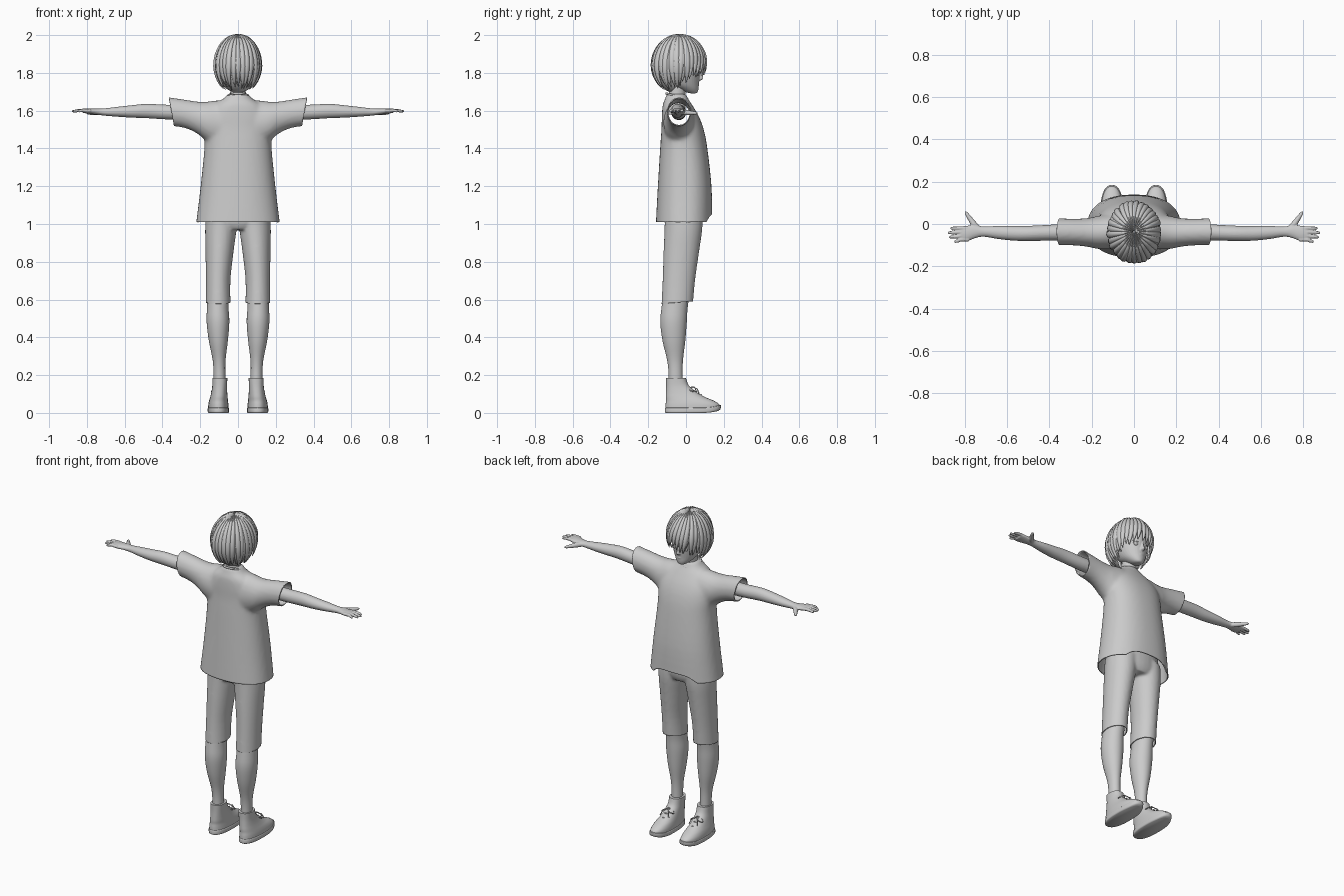
import bpy, bmesh, math, random
from mathutils import Vector

random.seed(4)
cube = bpy.data.objects.get("Cube")
if cube:
    bpy.data.objects.remove(cube)

grey = bpy.data.materials.new("plain grey")
grey.use_nodes = True
COLOUR = (0.6, 0.6, 0.6, 1)
grey.diffuse_color = COLOUR
grey.node_tree.nodes["Principled BSDF"].inputs["Base Color"].default_value = COLOUR
SIDES = ((1, "left_"), (-1, "right_"))


def finish(name, bm, angle=50):
    bmesh.ops.recalc_face_normals(bm, faces=bm.faces)
    mesh = bpy.data.meshes.new(name)
    bm.to_mesh(mesh)
    bm.free()
    mesh.materials.append(grey)
    ob = bpy.data.objects.new(name, mesh)
    bpy.context.collection.objects.link(ob)
    bpy.ops.object.select_all(action="DESELECT")
    ob.select_set(True)
    bpy.context.view_layer.objects.active = ob
    bpy.ops.object.shade_smooth_by_angle(angle=math.radians(angle))
    return ob


def skin(bm, rings):
    """Bridge rings of points into a closed tube."""
    loops = [[bm.verts.new(p) for p in ring] for ring in rings]
    n = len(loops[0])
    for a, b in zip(loops, loops[1:]):
        for i in range(n):
            j = (i + 1) % n
            bm.faces.new((a[i], a[j], b[j], b[i]))
    bm.faces.new(loops[0])
    bm.faces.new(loops[-1])


def smooth_steps(keys, steps=4):
    """Catmull-Rom interpolation of a list of tuples."""
    out = []
    for i in range(len(keys) - 1):
        quad = [keys[max(i - 1, 0)], keys[i], keys[i + 1], keys[min(i + 2, len(keys) - 1)]]
        for k in range(steps):
            t = k / steps
            out.append([0.5 * (2 * b + (c - a) * t + (2 * a - 5 * b + 4 * c - d) * t * t
                               + (3 * b - a - 3 * c + d) * t ** 3) for a, b, c, d in zip(*quad)])
    return out + [list(keys[-1])]


def loft(bm, keys, axis="z", side=1, n=32, power=2):
    """Keys are (position, centre u, centre v, radius u, radius v)."""
    rings = []
    for t, cu, cv, ru, rv in smooth_steps(keys):
        ring = []
        for i in range(n):
            a = math.tau * i / n
            c, s = math.cos(a), math.sin(a)
            u = cu + ru * math.copysign(abs(c) ** (2 / power), c)
            v = cv + rv * math.copysign(abs(s) ** (2 / power), s)
            ring.append((u * side, v, t) if axis == "z" else (t * side, u, v))
        rings.append(ring)
    skin(bm, rings)


def tube(bm, points, radii, side=1, n=10):
    """Round tube through points."""
    pts = [Vector((p[0] * side, p[1], p[2])) for p in points]
    rings = []
    for i, p in enumerate(pts):
        d = (pts[min(i + 1, len(pts) - 1)] - pts[max(i - 1, 0)]).normalized()
        e = d.orthogonal().normalized()
        f = d.cross(e)
        r = radii[i]
        rings.append([p + r * (math.cos(math.tau * k / n) * e + math.sin(math.tau * k / n) * f)
                      for k in range(n)])
    skin(bm, rings)


def ball(bm, centre, size):
    made = bmesh.ops.create_uvsphere(bm, u_segments=20, v_segments=12, radius=1)["verts"]
    bmesh.ops.scale(bm, vec=size, verts=made)
    bmesh.ops.translate(bm, vec=centre, verts=made)


def fuse(name, bm, voxel, rounds, cuts=(), thick=0.0, shape=None):
    """Merge overlapping solids, trim open ends with planes, give cloth thickness."""
    ob = finish(name, bm)
    rem = ob.modifiers.new("merge", "REMESH")
    rem.mode, rem.voxel_size = "VOXEL", voxel
    smo = ob.modifiers.new("soften", "SMOOTH")
    smo.factor, smo.iterations = 0.5, rounds
    graph = bpy.context.evaluated_depsgraph_get()
    merged = bpy.data.meshes.new_from_object(ob.evaluated_get(graph))
    out = bmesh.new()
    out.from_mesh(merged)
    bpy.data.objects.remove(ob)
    for co, no in cuts:
        bmesh.ops.bisect_plane(out, geom=out.verts[:] + out.edges[:] + out.faces[:],
                               plane_co=co, plane_no=no, clear_outer=True)
    if shape:
        for v in out.verts:
            shape(v.co)
    ob = finish(name, out)
    if thick:
        mod = ob.modifiers.new("cloth", "SOLIDIFY")
        mod.thickness, mod.offset = thick, -1
    return ob


# Shirt: flared body and short open sleeves
bm = bmesh.new()
loft(bm, [(0.96, 0, -0.01, 0.228, 0.15), (1.01, 0, -0.01, 0.221, 0.149), (1.2, 0, -0.007, 0.198, 0.142),
          (1.4, 0, -0.012, 0.178, 0.125), (1.5, 0, -0.018, 0.178, 0.112), (1.57, 0, -0.03, 0.17, 0.098),
          (1.63, 0, -0.045, 0.125, 0.078), (1.665, 0, -0.05, 0.075, 0.06), (1.69, 0, -0.052, 0.055, 0.052)],
     n=48, power=2.3)
for s, tag in SIDES:
    loft(bm, [(-0.03, -0.03, 1.52, 0.09, 0.13), (0.1, -0.035, 1.53, 0.085, 0.125),
              (0.17, -0.04, 1.545, 0.078, 0.102), (0.22, -0.04, 1.565, 0.068, 0.084),
              (0.29, -0.038, 1.585, 0.063, 0.075), (0.4, -0.036, 1.6, 0.065, 0.076)], "x", s)


def hem(co):
    fade = max(0, 1 - (co.z - 1.01) / 0.12)
    if co.y > 0.05:
        co.z += 0.04 * fade * max(0, 1 - (co.x / 0.15) ** 4)


fuse("shirt", bm, 0.011, 6, [((0, 0, 1.01), (0, 0, -1)), ((0.353, 0, 1.6), (1, 0, -0.17)),
                             ((-0.353, 0, 1.6), (-1, 0, -0.17))], 0.006, hem)

# Collar band
bm = bmesh.new()
ring = [(0.056 * math.cos(a), -0.048 + 0.056 * math.sin(a), 1.675 - 0.016 * math.sin(a))
        for a in (math.tau * k / 32 for k in range(33))]
tube(bm, ring, [0.006] * 33)
finish("collar", bm)

# Shorts: two legs joined under the shirt
bm = bmesh.new()
loft(bm, [(0.97, 0, -0.012, 0.12, 0.085), (1.02, 0, -0.012, 0.172, 0.103), (1.15, 0, -0.01, 0.16, 0.1)])
for s, tag in SIDES:
    loft(bm, [(0.55, 0.105, -0.048, 0.066, 0.083), (0.7, 0.105, -0.038, 0.065, 0.086),
              (0.85, 0.098, -0.025, 0.074, 0.094), (0.97, 0.091, -0.014, 0.083, 0.1),
              (1.06, 0.086, -0.012, 0.084, 0.1)], side=s)
fuse("shorts", bm, 0.009, 4, [((0, 0, 0.588), (0, 0.08, -1))], 0.005)

for s, tag in SIDES:
    # Legs
    bm = bmesh.new()
    loft(bm, [(0.1, 0.096, -0.055, 0.032, 0.04), (0.2, 0.098, -0.055, 0.031, 0.037),
              (0.28, 0.1, -0.058, 0.034, 0.042), (0.38, 0.104, -0.064, 0.05, 0.06),
              (0.48, 0.106, -0.066, 0.06, 0.07), (0.56, 0.107, -0.06, 0.057, 0.069),
              (0.66, 0.105, -0.045, 0.056, 0.07)], side=s)
    finish(tag + "leg", bm)

    # Shoes
    bm = bmesh.new()
    loft(bm, [(0.02, 0.104, 0.036, 0.054, 0.145), (0.045, 0.104, 0.034, 0.053, 0.142),
              (0.065, 0.103, 0.02, 0.05, 0.126), (0.085, 0.101, -0.004, 0.046, 0.103),
              (0.11, 0.099, -0.025, 0.042, 0.081), (0.145, 0.097, -0.045, 0.039, 0.06),
              (0.185, 0.096, -0.053, 0.04, 0.053)], side=s, power=2.3)
    finish(tag + "shoe", bm)
    bm = bmesh.new()
    loft(bm, [(0, 0.104, 0.03, 0.052, 0.138), (0.006, 0.104, 0.035, 0.056, 0.147),
              (0.024, 0.104, 0.037, 0.056, 0.148), (0.028, 0.104, 0.037, 0.052, 0.144)], side=s, power=2.4)
    for v in bm.verts:
        v.co.z += 0.016 * max(0, (v.co.y - 0.09) / 0.1) ** 2
    finish(tag + "sole", bm)

    # Laces with a bow
    bm = bmesh.new()
    for k in range(3):
        y, z = 0.032 + 0.024 * k, 0.132 - 0.018 * k
        tube(bm, [(0.072, y - 0.018, z - 0.012), (0.1, y, z), (0.128, y - 0.018, z - 0.012)],
             [0.004] * 3, s, 6)
    for w in (-1, 1):
        loop = [(0.1 + w * 0.02 * (1 - math.cos(a)), 0.035 + 0.016 * math.sin(a),
                 0.138 - 0.012 * (1 - math.cos(a))) for a in (math.tau * k / 12 for k in range(13))]
        tube(bm, loop, [0.003] * 13, s, 6)
        tube(bm, [(0.1, 0.035, 0.138), (0.1 + w * 0.02, 0.06, 0.125), (0.1 + w * 0.03, 0.07, 0.1)],
             [0.003] * 3, s, 6)
    finish(tag + "laces", bm)

    # Arm with palm, fingers and thumb
    bm = bmesh.new()
    loft(bm, [(0.2, -0.038, 1.592, 0.04, 0.042), (0.36, -0.04, 1.592, 0.038, 0.039),
              (0.48, -0.044, 1.598, 0.036, 0.038), (0.56, -0.044, 1.596, 0.035, 0.033),
              (0.64, -0.04, 1.594, 0.031, 0.026), (0.71, -0.036, 1.593, 0.024, 0.019),
              (0.75, -0.036, 1.595, 0.031, 0.016), (0.79, -0.045, 1.598, 0.037, 0.014),
              (0.82, -0.047, 1.599, 0.034, 0.011)], "x", s, 24)
    for k, tip in enumerate((0.868, 0.88, 0.874, 0.85)):
        y = -0.02 - 0.018 * k
        tube(bm, [(0.78, y, 1.6), (0.82, y, 1.602), (0.85 - 0.006 * k, y - 0.002 * k, 1.6),
                  (tip - 0.006, y - 0.003 * k, 1.597), (tip, y - 0.003 * k, 1.596)],
             [0.009, 0.009, 0.0082, 0.0068, 0.003], s)
    tube(bm, [(0.73, -0.03, 1.592), (0.757, 0.0, 1.59), (0.778, 0.03, 1.588),
              (0.793, 0.052, 1.587), (0.797, 0.06, 1.587)], [0.014, 0.015, 0.011, 0.008, 0.003], s)
    fuse(tag + "arm", bm, 0.0035, 2)

# Neck
bm = bmesh.new()
loft(bm, [(1.58, 0, -0.05, 0.06, 0.05), (1.65, 0, -0.05, 0.045, 0.045), (1.7, 0, -0.045, 0.041, 0.044),
          (1.76, 0, -0.035, 0.043, 0.048)])
finish("neck", bm)

# Head with nose, lips and ears
bm = bmesh.new()
loft(bm, [(1.692, 0, 0.038, 0.014, 0.014), (1.698, 0, 0.03, 0.028, 0.031), (1.715, 0, 0.012, 0.047, 0.054),
          (1.74, 0, -0.01, 0.066, 0.078), (1.78, 0, -0.025, 0.083, 0.098), (1.83, 0, -0.035, 0.095, 0.115),
          (1.88, 0, -0.04, 0.1, 0.122), (1.93, 0, -0.04, 0.09, 0.11), (1.965, 0, -0.037, 0.055, 0.07),
          (1.975, 0, -0.037, 0.02, 0.025)])
loft(bm, [(1.758, 0, 0.066, 0.008, 0.008), (1.766, 0, 0.072, 0.013, 0.015), (1.774, 0, 0.074, 0.011, 0.016),
          (1.79, 0, 0.071, 0.008, 0.014), (1.815, 0, 0.07, 0.007, 0.009)], n=16)
ball(bm, (0, 0.061, 1.738), (0.018, 0.009, 0.004))
ball(bm, (0, 0.059, 1.731), (0.015, 0.009, 0.004))
for s, tag in SIDES:
    ball(bm, (0.094 * s, -0.03, 1.795), (0.01, 0.02, 0.03))
fuse("head", bm, 0.003, 4)

# Eyes with upper lids
for s, tag in SIDES:
    bm = bmesh.new()
    ball(bm, (0.036 * s, 0.061, 1.797), (0.016, 0.009, 0.012))
    tube(bm, [(0.018, 0.07, 1.801), (0.027, 0.0705, 1.809), (0.038, 0.0665, 1.811), (0.054, 0.055, 1.803)],
         [0.001, 0.003, 0.003, 0.001], s, 6)
    finish(tag + "eye", bm)

# Hair: tapered locks running from the crown over a scalp
CENTRE = Vector((0, -0.037, 1.838))
RADII = Vector((0.118, 0.14, 0.157))


def on_scalp(theta, phi, lift):
    d = Vector((math.sin(theta) * math.sin(phi), math.sin(theta) * math.cos(phi), math.cos(theta)))
    return CENTRE + Vector(d[i] * (RADII[i] + lift) for i in range(3))


def lock(bm, phi, end, width, lift, swing):
    rings = []
    for k in range(15):
        t = k / 14
        theta = 0.04 + (end - 0.04) * t
        taper = min(1, (1.02 - t) / 0.35) ** 0.7
        half = width * taper
        ring = []
        for i in range(8):
            a = math.tau * i / 8
            p = phi + swing * t * t + half * math.cos(a)
            ring.append(on_scalp(theta, p, lift * min(1, 4 * t) + 0.011 * taper * math.sin(a)))
        rings.append(ring)
    skin(bm, rings)


bm = bmesh.new()
COUNT = 30
for layer in range(2):
    for k in range(COUNT):
        phi = math.tau * (k + 0.5 * layer) / COUNT - math.pi
        front = max(0, math.cos(phi))
        end = 2.42 - 0.62 * front ** 0.7 - 0.1 * layer + random.uniform(-0.08, 0.08)
        lock(bm, phi, end, 0.13, 0.001 - 0.006 * layer + random.uniform(-0.002, 0.003),
             random.uniform(-0.1, 0.1) + 0.25 * front)
finish("hair_locks", bm, 60)

# Scalp under the locks, open over the face
bm = bmesh.new()
ball(bm, CENTRE, RADII * 0.96)
bmesh.ops.bisect_plane(bm, geom=bm.verts[:] + bm.edges[:] + bm.faces[:], plane_co=(0, 0.01, 1.8),
                       plane_no=(0, 0.75, -0.66), clear_outer=True)
finish("scalp", bm)
